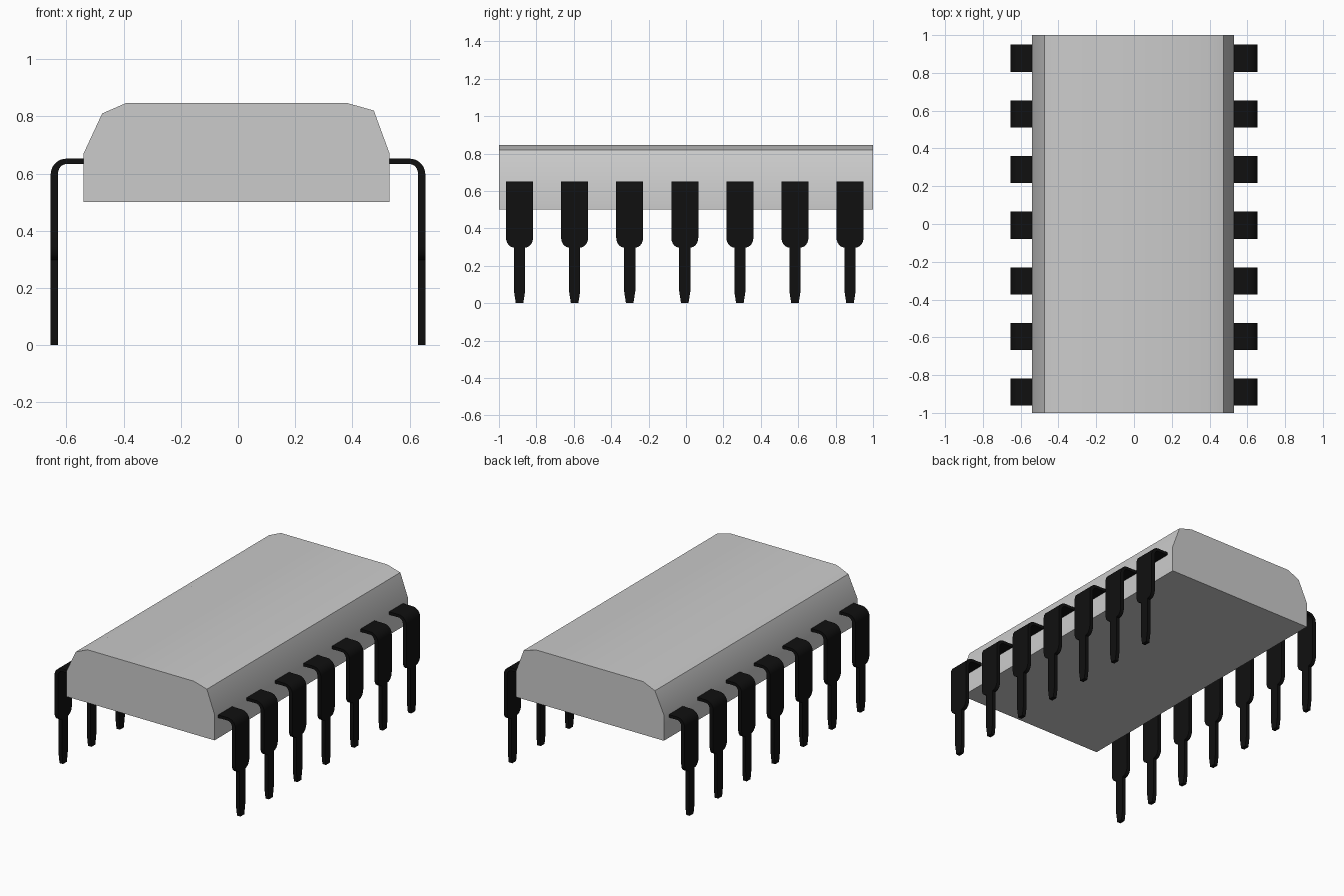
import bpy, bmesh
from math import sin, cos, pi, radians

if "Cube" in bpy.data.objects:
    bpy.data.objects.remove(bpy.data.objects["Cube"])


def finish(name, bm):
    bmesh.ops.recalc_face_normals(bm, faces=bm.faces)
    mesh = bpy.data.meshes.new(name)
    bm.to_mesh(mesh)
    bm.free()
    obj = bpy.data.objects.new(name, mesh)
    bpy.context.collection.objects.link(obj)
    bpy.ops.object.select_all(action='DESELECT')
    obj.select_set(True)
    bpy.context.view_layer.objects.active = obj
    bpy.ops.object.shade_smooth_by_angle(angle=radians(30))
    return obj


def loft(bm, rings):
    rows = [[bm.verts.new(p) for p in ring] for ring in rings]
    n = len(rows[0])
    for a, b in zip(rows, rows[1:]):
        for i in range(n):
            j = (i + 1) % n
            bm.faces.new((a[i], a[j], b[j], b[i]))
    bm.faces.new(rows[0])
    bm.faces.new(rows[-1])


# package body: chamfered profile extruded front to back
profile = [(-0.54, 0.50), (0.53, 0.50), (0.53, 0.67), (0.475, 0.82),
           (0.38, 0.847), (-0.39, 0.847), (-0.475, 0.81), (-0.54, 0.67)]
bm = bmesh.new()
loft(bm, [[(x, y, z) for x, z in profile] for y in (-1, 1)])
finish("chip_body", bm)

# lead stations: outer x, outer z, inner x, inner z, half width
wide, thin = 0.072, 0.03
X_OUT, X_IN = 0.655, 0.63
stations = [(0.525, 0.652, 0.525, 0.633, wide)]
for i in range(9):
    a = pi / 2 * i / 8
    s, c = sin(a), cos(a)
    stations.append((0.60 + 0.055 * s, 0.597 + 0.055 * c,
                     0.60 + 0.03 * s, 0.597 + 0.036 * c, wide))
# rounded shoulder, thin leg and tapered tip
for i in range(9):
    a = pi / 2 * i / 8
    z = 0.35 - 0.052 * sin(a)
    stations.append((X_OUT, z, X_IN, z, thin + (wide - thin) * cos(a)))
for z, w in ((0.065, thin), (0.0, 0.02)):
    stations.append((X_OUT, z, X_IN, z, w))

# seven bent leads per side, mirrored across x
bm = bmesh.new()
for k in range(7):
    y = -0.89 + 0.2945 * k
    loft(bm, [[(ox, y - w, oz), (ox, y + w, oz), (ix, y + w, iz), (ix, y - w, iz)]
              for ox, oz, ix, iz, w in stations])
leads = finish("leads", bm)
mirror = leads.modifiers.new("mirror", 'MIRROR')
mirror.use_axis = (True, False, False)
mirror.use_mirror_merge = False

black = bpy.data.materials.new("black_metal")
black.diffuse_color = (0.005, 0.005, 0.005, 1)
black.use_nodes = True
black.node_tree.nodes["Principled BSDF"].inputs["Base Color"].default_value = black.diffuse_color
leads.data.materials.append(black)
